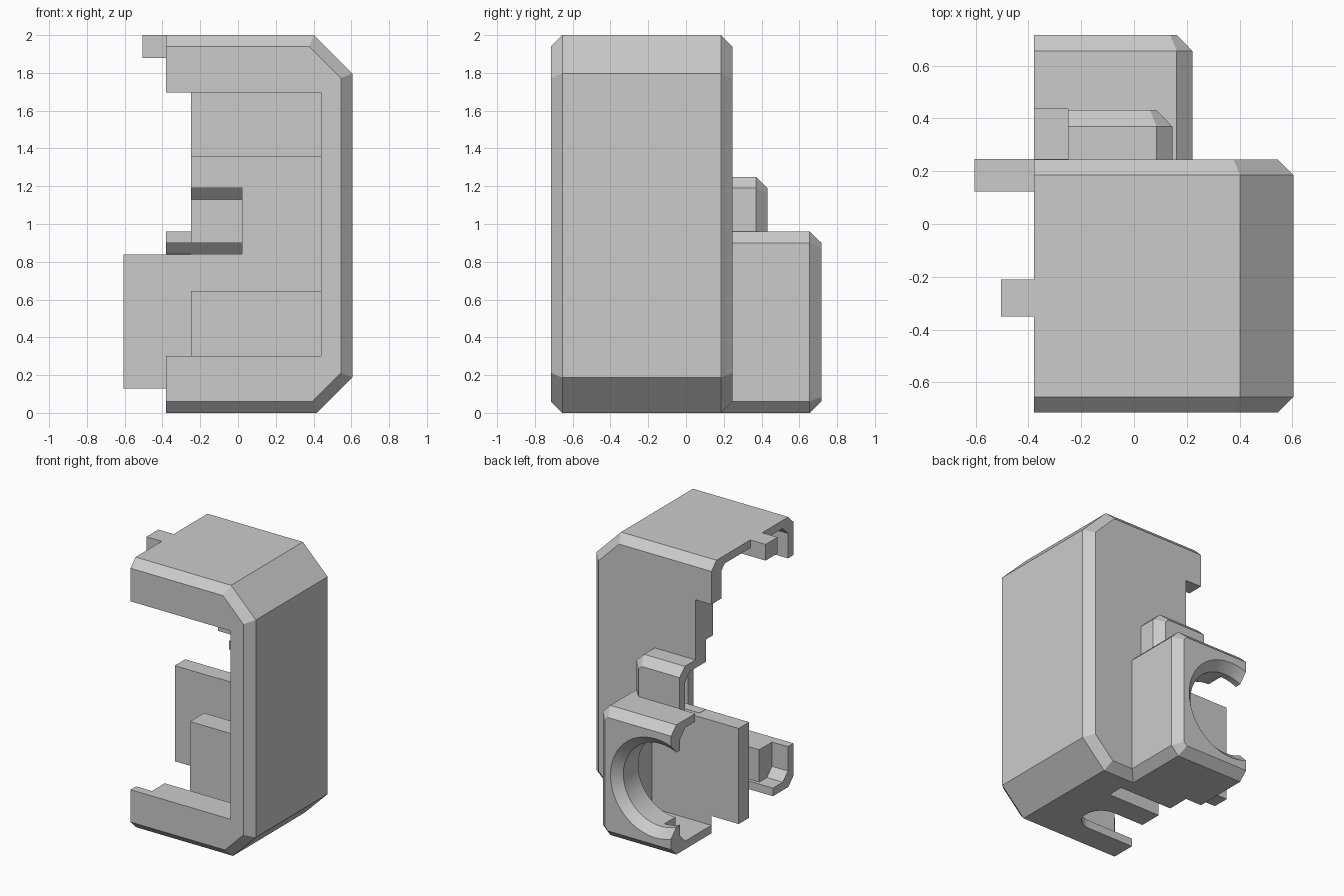
import bpy, bmesh, math

if "Cube" in bpy.data.objects:
    bpy.data.objects.remove(bpy.data.objects["Cube"], do_unlink=True)

grey = bpy.data.materials.new("plain grey")
grey.use_nodes = True
grey.diffuse_color = (0.6, 0.6, 0.6, 1)
grey.node_tree.nodes["Principled BSDF"].inputs["Base Color"].default_value = (0.6, 0.6, 0.6, 1)


def finish(name, bm):
    bmesh.ops.recalc_face_normals(bm, faces=bm.faces)
    mesh = bpy.data.meshes.new(name)
    bm.to_mesh(mesh)
    bm.free()
    mesh.materials.append(grey)
    ob = bpy.data.objects.new(name, mesh)
    bpy.context.collection.objects.link(ob)
    return ob


def box(name, x, y, z):
    bm = bmesh.new()
    bmesh.ops.create_cube(bm, size=1)
    for v in bm.verts:
        for i, (lo, hi) in enumerate((x, y, z)):
            v.co[i] = hi if v.co[i] > 0 else lo
    return finish(name, bm)


def half_shell(name, x, z, corners, rings):
    """Loft along y of a profile with two cut corners; rings hold (y, inset)."""
    bm = bmesh.new()
    loops = []
    for y, d in rings:
        low, high = (c + d * math.tan(math.pi / 8) for c in corners)
        xr, zb, zt = x[1] - d, z[0] + d, z[1] - d
        pts = [(x[0], zb), (x[1] - low, zb), (xr, z[0] + low),
               (xr, z[1] - high), (x[1] - high, zt), (x[0], zt)]
        loops.append([bm.verts.new((px, y, pz)) for px, pz in pts])
    for a, b in zip(loops, loops[1:]):
        for i in range(6):
            j = (i + 1) % 6
            bm.faces.new((a[i], a[j], b[j], b[i]))
    bm.faces.new(loops[0])
    bm.faces.new(loops[-1])
    return finish(name, bm)


def round_cutter(location, depth, r1, r2, tilt=0):
    bpy.ops.mesh.primitive_cone_add(vertices=48, radius1=r1, radius2=r2, depth=depth,
                                    location=location, rotation=(tilt, 0, 0))
    return bpy.context.object


def combine(target, other, operation="DIFFERENCE"):
    bpy.context.view_layer.update()
    mod = target.modifiers.new("join", "BOOLEAN")
    mod.operation, mod.solver, mod.object = operation, "EXACT", other
    bpy.context.view_layer.objects.active = target
    bpy.ops.object.modifier_apply(modifier=mod.name)
    bpy.data.objects.remove(other, do_unlink=True)


# Main half casing with bevelled rim
casing_corners = (0.187, 0.203)
small = (0.06, 0.06)
body = half_shell("casing", (-0.38, 0.605), (0, 2), casing_corners,
                  [(-0.715, 0.06), (-0.655, 0), (0.185, 0), (0.245, 0.06)])

# Lens housing and small bump on the back
combine(body, half_shell("housing", (-0.38, 0.222), (0, 0.96), small,
                         [(0.15, 0), (0.655, 0), (0.717, 0.06)]), "UNION")
combine(body, half_shell("bump", (-0.25, 0.145), (0.85, 1.25), small,
                         [(0.16, 0), (0.37, 0), (0.432, 0.06)]), "UNION")

# Hollow inside, front window and open side of the back wall
combine(body, half_shell("hollow", (-0.6, 0.605), (0, 2), casing_corners,
                         [(-0.65, 0.12), (-0.59, 0.06), (0.09, 0.06), (0.125, 0.095)]))
combine(body, box("front_window", (-1, 0.44), (-1, -0.5), (0.3, 1.695)))
combine(body, box("back_gap", (-1, -0.25), (-0.1, 0.246), (0.3, 1.695)))

# Hollow lens housing with an inner lip and a flared round bore
combine(body, half_shell("lens_hollow", (-0.6, 0.105), (0.06, 0.9), (0.04, 0.04),
                         [(0.246, 0), (0.55, 0), (0.61, 0.06)]))
combine(body, box("lens_lip", (-0.25, 0.15), (0.48, 0.63), (0.1, 0.84)), "UNION")
combine(body, round_cutter((-0.25, 0.5, 0.48), 0.4, 0.305, 0.305, math.pi / 2))
combine(body, round_cutter((-0.25, 0.695, 0.48), 0.09, 0.39, 0.3, math.pi / 2))

# Hollow bump, reached through a slot in the back wall
combine(body, half_shell("bump_hollow", (-0.6, 0.085), (0.8, 1.19), (0.04, 0.04),
                         [(0.2, 0), (0.31, 0), (0.37, 0.06)]))
combine(body, box("bump_slot", (-0.6, 0.02), (0, 0.3), (0.84, 1.19)))
combine(body, box("housing_notch", (-1, -0.25), (0.2, 0.435), (0.86, 1)))

# Floor is set back at the open side, with a round-ended slot and a straight one
combine(body, box("floor_gap", (-1, -0.25), (-0.475, 0.246), (-0.1, 0.301)))
combine(body, box("long_slot", (-1, 0), (-0.475, -0.21), (-0.1, 0.2)))
combine(body, round_cutter((0, -0.3425, 0.05), 0.3, 0.1325, 0.1325))
combine(body, box("short_slot", (-1, 0.18), (-0.04, 0.08), (-0.1, 0.2)))

# Inner supports, trimmed to stay inside the casing's cut corners
for name, y, z in (("lower_wall", (-0.205, -0.04), (-0.1, 0.645)),
                   ("upper_ridge", (0.04, 0.14), (1.355, 1.695)),
                   ("frame_block", (-0.66, -0.5), (0.05, 0.3))):
    support = box(name, (-0.25, 0.55), y, z)
    combine(support, half_shell("trim", (-0.5, 0.59), (0.003, 1.99), casing_corners,
                                [(-0.7, 0.06), (-0.63, 0), (0.2, 0)]), "INTERSECT")

# Square lens plate and top locating tab
box("lens_plate", (-0.605, 0.105), (0.124, 0.247), (0.13, 0.838))
box("top_tab", (-0.505, -0.3), (-0.35, -0.21), (1.88, 2))

bpy.ops.object.select_all(action="DESELECT")
body.select_set(True)
bpy.context.view_layer.objects.active = body
bpy.ops.object.shade_smooth_by_angle(angle=math.radians(20))
